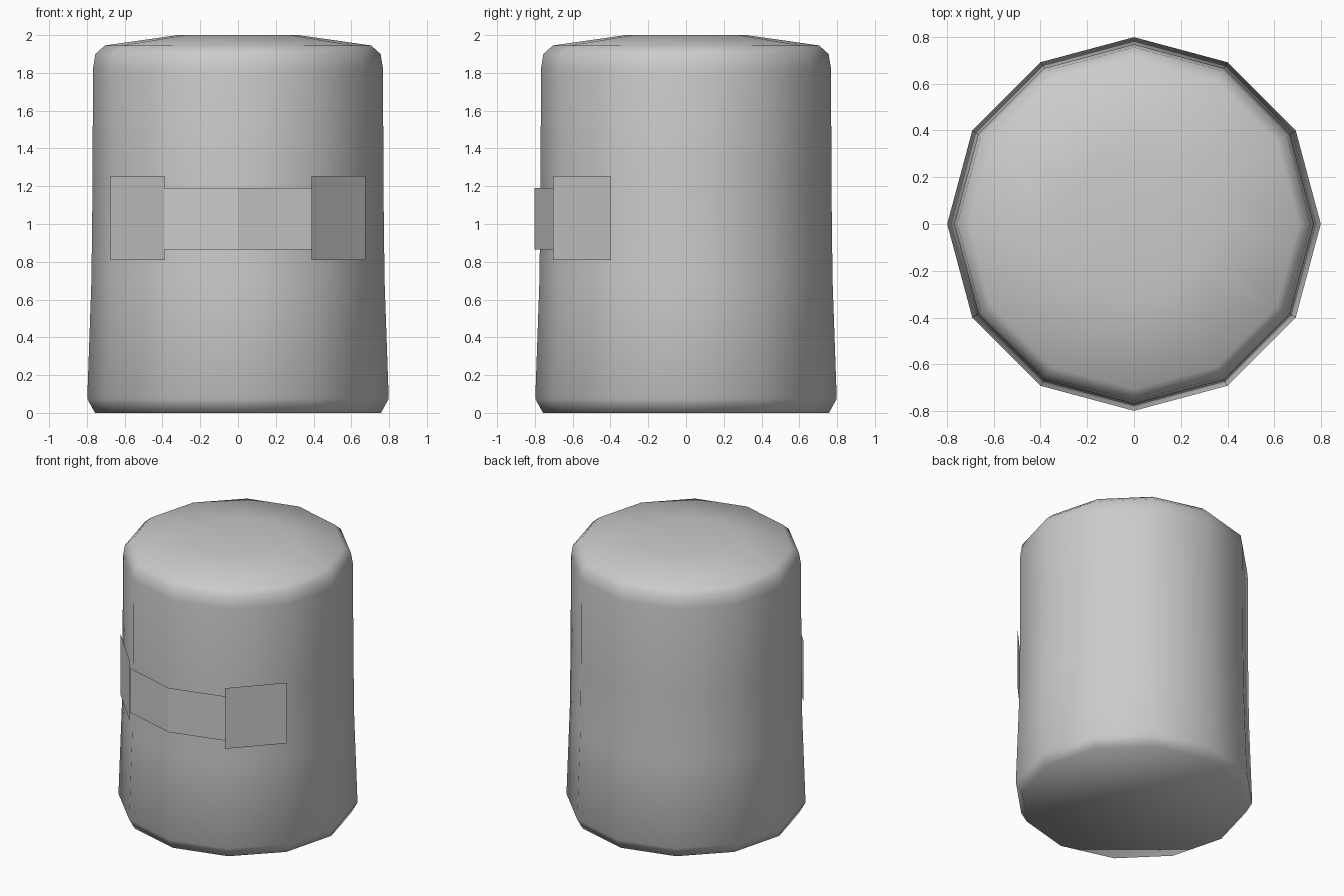
import bpy
from math import sin, cos, pi

if "Cube" in bpy.data.objects:
    bpy.data.objects.remove(bpy.data.objects["Cube"])

SIDES = 12


def make_mesh(name, verts, faces, smooth):
    mesh = bpy.data.meshes.new(name)
    mesh.from_pydata(verts, [], faces)
    mesh.polygons.foreach_set("use_smooth", [smooth] * len(mesh.polygons))
    obj = bpy.data.objects.new(name, mesh)
    bpy.context.collection.objects.link(obj)
    return obj


def lathe(name, profile):
    """Revolve (radius, z) points into a closed twelve-sided solid."""
    verts = [(r * cos(2 * pi * i / SIDES), r * sin(2 * pi * i / SIDES), z)
             for r, z in profile for i in range(SIDES)]
    faces = []
    for k in range(len(profile) - 1):
        for i in range(SIDES):
            a, b = k * SIDES + i, k * SIDES + (i + 1) % SIDES
            faces.append((a, b, b + SIDES, a + SIDES))
    faces.append(tuple(reversed(range(SIDES))))
    faces.append(tuple(range(len(verts) - SIDES, len(verts))))
    return make_mesh(name, verts, faces, True)


def strip(name, path, z0, z1):
    """Upright thin sheet following an (x, y) path, left to right."""
    n = len(path)
    verts = [(x, y, z) for z in (z0, z1) for x, y in path]
    faces = [(i, i + 1, n + i + 1, n + i) for i in range(n - 1)]
    return make_mesh(name, verts, faces, False)


# Rounded body with flared foot and domed top
lathe("body", [(0.757, 0.0), (0.798, 0.075), (0.776, 0.7), (0.770, 1.2),
               (0.768, 1.82), (0.755, 1.90), (0.705, 1.945), (0.32, 2.0)])

# Band wrapped across the front
strip("front_band", [(-0.39, -0.695), (0, -0.803), (0.39, -0.695)], 0.865, 1.19)

# Wider panel at each end of the band
strip("right_panel", [(0.39, -0.705), (0.675, -0.40)], 0.81, 1.255)
strip("left_panel", [(-0.675, -0.40), (-0.388, -0.705)], 0.81, 1.255)
